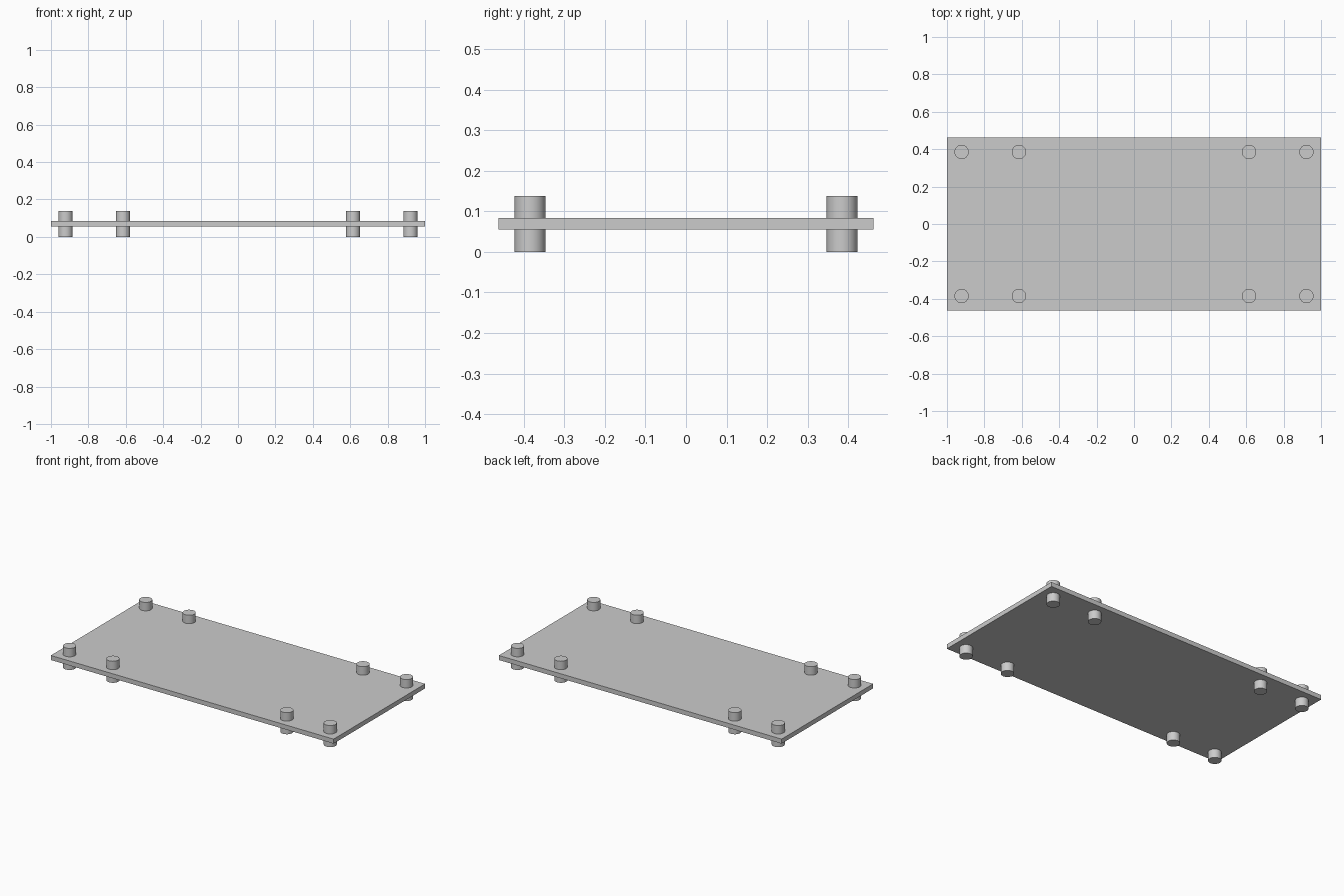
import bpy

if "Cube" in bpy.data.objects:
    bpy.data.objects.remove(bpy.data.objects["Cube"])

PLATE_Z0, PLATE_Z1 = 0.055, 0.084
HEIGHT = 0.138
PEG_RADIUS = 0.038

# Flat rectangular plate
bpy.ops.mesh.primitive_cube_add(size=1, location=(0, 0, (PLATE_Z0 + PLATE_Z1) / 2))
plate = bpy.context.object
plate.name = "plate"
plate.scale = (2.0, 0.925, PLATE_Z1 - PLATE_Z0)
bpy.ops.object.transform_apply(location=False, rotation=False, scale=True)


# Round standoff passing through the plate
def add_standoff(name, x, y):
    bpy.ops.mesh.primitive_cylinder_add(vertices=32, radius=PEG_RADIUS, depth=HEIGHT,
                                        location=(x, y, HEIGHT / 2))
    bpy.context.object.name = name
    bpy.ops.object.shade_smooth_by_angle()


# Two standoffs near each corner, mirrored left/right and front/back
for side, sx in (("left", -1), ("right", 1)):
    for face, sy in (("front", -1), ("back", 1)):
        for pos, x in (("outer", 0.922), ("inner", 0.615)):
            add_standoff(f"standoff_{face}_{side}_{pos}", sx * x, sy * 0.385)
